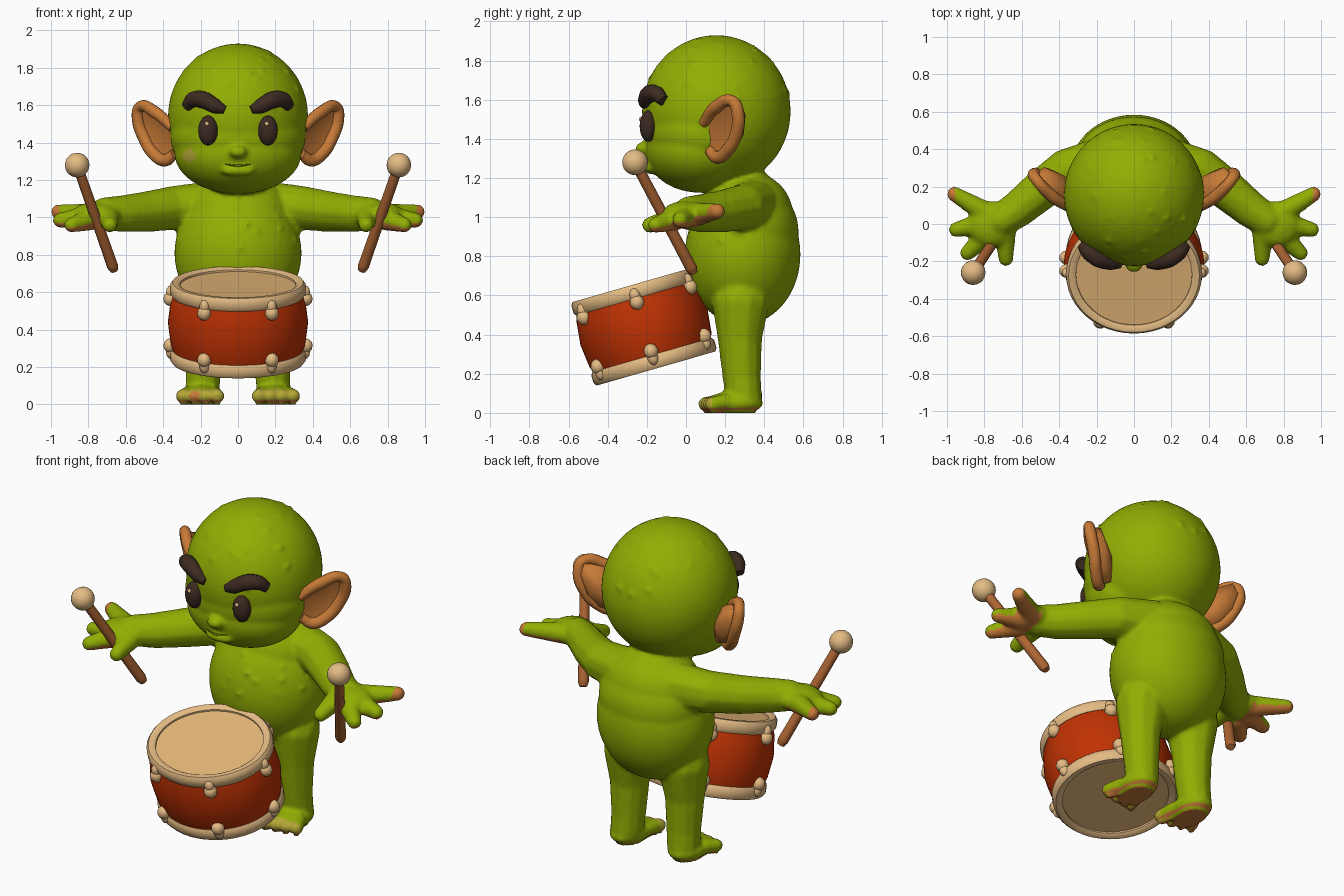
import bpy, bmesh, math, random
from mathutils import Vector, Matrix

cube = bpy.data.objects.get("Cube")
if cube:
    bpy.data.objects.remove(cube)
random.seed(4)


def material(name, rgb):
    m = bpy.data.materials.new(name)
    m.use_nodes = True
    m.diffuse_color = (*rgb, 1)
    bsdf = m.node_tree.nodes["Principled BSDF"]
    bsdf.inputs["Base Color"].default_value = (*rgb, 1)
    bsdf.inputs["Roughness"].default_value = 0.8
    return m


GREEN = material("skin_green", (0.29, 0.42, 0.001))
ORANGE = material("ear_orange", (0.57, 0.195, 0.038))
TOE = material("toe_ochre", (0.45, 0.38, 0.035))
DARK = material("dark_brown", (0.045, 0.023, 0.015))
RED = material("drum_red", (0.53, 0.032, 0.001))
RIM = material("rim_tan", (0.78, 0.50, 0.23))
HIDE = material("drumhead_tan", (0.80, 0.48, 0.19))
WOOD = material("stick_wood", (0.42, 0.13, 0.033))
MOUTH = material("mouth_green", (0.20, 0.29, 0.001))


def finish(name, bm, mats, sharp=180):
    me = bpy.data.meshes.new(name)
    bm.to_mesh(me)
    bm.free()
    for m in mats:
        me.materials.append(m)
    for p in me.polygons:
        p.use_smooth = True
    me.set_sharp_from_angle(angle=math.radians(sharp))
    ob = bpy.data.objects.new(name, me)
    bpy.context.collection.objects.link(ob)
    return ob


def ball(bm, at, size, sub=3):
    size = (size,) * 3 if isinstance(size, (int, float)) else size
    mat = Matrix.Translation(at) @ Matrix.Diagonal((*size, 1))
    bmesh.ops.create_icosphere(bm, subdivisions=sub, radius=1, matrix=mat)


def limb(bm, path, side=1):
    """Chain of overlapping balls along (x, y, z, radius) stations."""
    for a, b in zip(path, path[1:]):
        a, b = Vector(a), Vector(b)
        n = max(2, int((b - a).length / 0.02))
        for i in range(n + 1):
            x, y, z, r = a.lerp(b, i / n)
            ball(bm, (side * x, y, z), r, 2)


def tube(name, points, radii, thick, mat):
    cu = bpy.data.curves.new(name, "CURVE")
    cu.dimensions = "3D"
    cu.bevel_depth = thick
    cu.bevel_resolution = 4
    cu.use_fill_caps = True
    sp = cu.splines.new("BEZIER")
    sp.bezier_points.add(len(points) - 1)
    for bp, p, r in zip(sp.bezier_points, points, radii):
        bp.co, bp.radius = p, r
        bp.handle_left_type = bp.handle_right_type = "AUTO"
    cu.materials.append(mat)
    ob = bpy.data.objects.new(name, cu)
    bpy.context.collection.objects.link(ob)
    return ob


# Body: overlapping volumes fused into one skin
body = bmesh.new()
skull = ((0, 0.155, 1.54), (0.375, 0.38, 0.39))
belly = ((0, 0.29, 0.81), (0.34, 0.295, 0.36))
volumes = [
    skull, belly,
    ((0, 0.10, 1.43), (0.362, 0.315, 0.24)),    # cheeks
    ((0, 0.07, 1.345), (0.34, 0.28, 0.22)),     # jaw
    ((0, -0.21, 1.35), (0.05, 0.05, 0.035)),    # nose
    ((0, -0.18, 1.25), (0.09, 0.035, 0.03)),    # lower lip
    ((0, 0.32, 0.93), (0.315, 0.255, 0.25)),    # ribs
    ((0, 0.31, 1.015), (0.29, 0.235, 0.22)),    # chest
    ((0, 0.33, 1.12), (0.20, 0.13, 0.13)),      # nape
]
for at, size in volumes:
    ball(body, at, size, 4)
for s in (1, -1):
    limb(body, [(0.16, 0.34, 1.06, 0.135), (0.35, 0.29, 1.05, 0.12), (0.50, 0.18, 1.03, 0.11),
                (0.62, 0.08, 1.02, 0.10), (0.71, 0.02, 1.02, 0.09)], s)
    ball(body, (s * 0.76, 0.0, 1.015), (0.13, 0.125, 0.068))
    for base, tip in (((0.79, 0.06, 1.015), (0.96, 0.16, 1.03)),
                      ((0.82, 0.00, 1.00), (0.95, -0.03, 0.985)),
                      ((0.79, -0.06, 0.99), (0.89, -0.155, 0.96)),
                      ((0.69, -0.04, 1.00), (0.685, -0.185, 0.96))):
        limb(body, [(*base, 0.062), (*tip, 0.042)], s)
    limb(body, [(0.18, 0.28, 0.57, 0.15), (0.185, 0.275, 0.38, 0.115),
                (0.185, 0.285, 0.18, 0.10), (0.19, 0.295, 0.08, 0.095)], s)
    ball(body, (s * 0.195, 0.245, 0.05), (0.105, 0.15, 0.06))
    for i in range(4):
        limb(body, [(0.13 + 0.045 * i, 0.2, 0.055, 0.045),
                    (0.11 + 0.062 * i, 0.10 + 0.012 * i, 0.045, 0.04)], s)

# Warts scattered on head and chest
for i in range(60):
    d = Vector([random.gauss(0, 1) for _ in range(3)]).normalized()
    at, size = skull if i < 35 else belly
    d.y = -abs(d.y) if i >= 35 else d.y
    d.z = abs(d.z)
    ball(body, [c + 0.99 * r * k for c, r, k in zip(at, size, d)], random.uniform(0.011, 0.02), 1)

raw = finish("body_raw", body, [])
fuse = raw.modifiers.new("fuse", "REMESH")
fuse.mode = "VOXEL"
fuse.voxel_size = 0.0125
soften = raw.modifiers.new("soften", "SMOOTH")
soften.iterations = 5
bpy.context.view_layer.update()
fused = bpy.data.meshes.new_from_object(raw.evaluated_get(bpy.context.evaluated_depsgraph_get()))
bpy.data.objects.remove(raw)
skin = bmesh.new()
skin.from_mesh(fused)
for v in skin.verts:
    if v.co.z < 0.012:
        v.co.z = 0
skin.normal_update()
for f in skin.faces:
    c, n = f.calc_center_median(), f.normal
    f.material_index = 0
    sole = c.z < 0.03 and n.z < -0.6
    palm = abs(c.x) > 0.76 and n.z < -0.3
    fingertip = abs(c.x) > 0.955 and c.y > 0.1
    rosy_toe = abs(c.x + 0.24) < 0.03 and c.y < 0.1 and c.z < 0.07
    cheek = c.y < 0 and math.hypot(c.x + 0.26, c.z - 1.33) < 0.035
    if sole or palm or fingertip or rosy_toe:
        f.material_index = 1
    elif cheek or (c.z < 0.09 and c.y < 0.13):
        f.material_index = 2
finish("body", skin, [GREEN, ORANGE, TOE])

# Face and ears
tube("mouth", [(-0.07, -0.204, 1.285), (0, -0.215, 1.277), (0.07, -0.204, 1.285)],
     (0.4, 1, 0.4), 0.006, MOUTH)
for s, side in ((1, "left"), (-1, "right")):
    eye = bmesh.new()
    ball(eye, (s * 0.16, -0.192, 1.465), (0.053, 0.045, 0.08))
    finish(side + "_eye", eye, [DARK])
    glint = bmesh.new()
    ball(glint, (s * 0.16 - 0.006, -0.229, 1.50), 0.012, 2)
    finish(side + "_eye_glint", glint, [RIM])
    tube(side + "_brow", [(s * x, y, z) for x, y, z in (
        (0.07, -0.217, 1.575), (0.12, -0.207, 1.595), (0.19, -0.185, 1.63),
        (0.24, -0.153, 1.63), (0.275, -0.115, 1.595))], (0.5, 0.95, 1.1, 1, 0.7), 0.042, DARK)
    rim = [Vector((s * x, y, z)) for x, y, z in (
        (0.35, 0.09, 1.48), (0.44, 0.15, 1.56), (0.525, 0.24, 1.59), (0.535, 0.265, 1.53),
        (0.50, 0.255, 1.42), (0.45, 0.21, 1.34), (0.39, 0.16, 1.305), (0.34, 0.12, 1.34))]
    tube(side + "_ear_rim", rim, (0.8, 1, 0.9, 1, 1, 1, 1, 0.8), 0.033, ORANGE)
    # Shallow cup in front, rounded shell behind
    centre = sum(rim, Vector()) / len(rim)
    back = Vector((-0.7 * s, 0.7, 0))
    shell = bmesh.new()
    loop = [shell.verts.new(p) for p in rim]
    outer = [shell.verts.new(p.lerp(centre, 0.08) + back * 0.065) for p in rim]
    cup = shell.verts.new(centre + back * 0.03)
    hub = shell.verts.new(centre + back * 0.10)
    for i in range(len(rim)):
        j = (i + 1) % len(rim)
        shell.faces.new((loop[i], loop[j], cup))
        shell.faces.new((loop[i], loop[j], outer[j], outer[i]))
        shell.faces.new((outer[i], outer[j], hub))
    bmesh.ops.recalc_face_normals(shell, faces=shell.faces)
    finish(side + "_ear_shell", shell, [ORANGE], 80)

# Drum: lathed parts sharing one tilted frame
FRAME = (Matrix.Translation((0, -0.215, 0.44)) @ Matrix.Rotation(math.radians(16), 4, "X")
         @ Matrix.Diagonal((1, 0.9, 1, 1)))


def lathe(name, profile, mat, closed=False):
    bm = bmesh.new()
    vs = [bm.verts.new((r, 0, z)) for r, z in profile]
    pairs = list(zip(vs, vs[1:] + (vs[:1] if closed else [])))
    es = [bm.edges.new(p) for p in pairs]
    bmesh.ops.spin(bm, geom=vs + es, axis=(0, 0, 1), cent=(0, 0, 0),
                   angle=math.tau, steps=48, use_duplicate=False)
    bmesh.ops.remove_doubles(bm, verts=bm.verts, dist=0.0005)
    bmesh.ops.recalc_face_normals(bm, faces=bm.faces)
    bm.transform(FRAME)
    return finish(name, bm, [mat], 50)


lathe("drum_shell", [(0.335, -0.19), (0.360, -0.12), (0.375, 0), (0.360, 0.12), (0.335, 0.19)], RED)
for s, place in ((1, "top"), (-1, "bottom")):
    lathe(place + "_rim", [(r, s * z) for r, z in (
        (0.318, 0.15), (0.352, 0.15), (0.363, 0.165), (0.363, 0.205),
        (0.350, 0.222), (0.325, 0.222), (0.310, 0.212), (0.308, 0.18))], RIM, True)
    lathe(place + "_drumhead", [(0, s * 0.198), (0.312, s * 0.202), (0.312, s * 0.17), (0, s * 0.17)],
          HIDE)
    lugs = bmesh.new()
    for i in range(6):
        a = math.radians(30 + 60 * i)
        d = Vector((math.sin(a), math.cos(a), 0))
        ball(lugs, d * 0.362 + Vector((0, 0, s * 0.13)), (0.038, 0.042, 0.04), 2)
        ball(lugs, d * 0.358 + Vector((0, 0, s * 0.165)), (0.028, 0.031, 0.04), 2)
    lugs.transform(FRAME)
    finish(place + "_lugs", lugs, [RIM])

# Drumsticks
for s, side in ((1, "left"), (-1, "right")):
    top, end = Vector((s * 0.86, -0.26, 1.28)), Vector((s * 0.662, 0.04, 0.715))
    tube(side + "_stick", [end, end.lerp(top, 0.04), top], (0.7, 1, 0.9), 0.03, WOOD)
    tip = bmesh.new()
    ball(tip, top, 0.066)
    finish(side + "_stick_tip", tip, [RIM])
